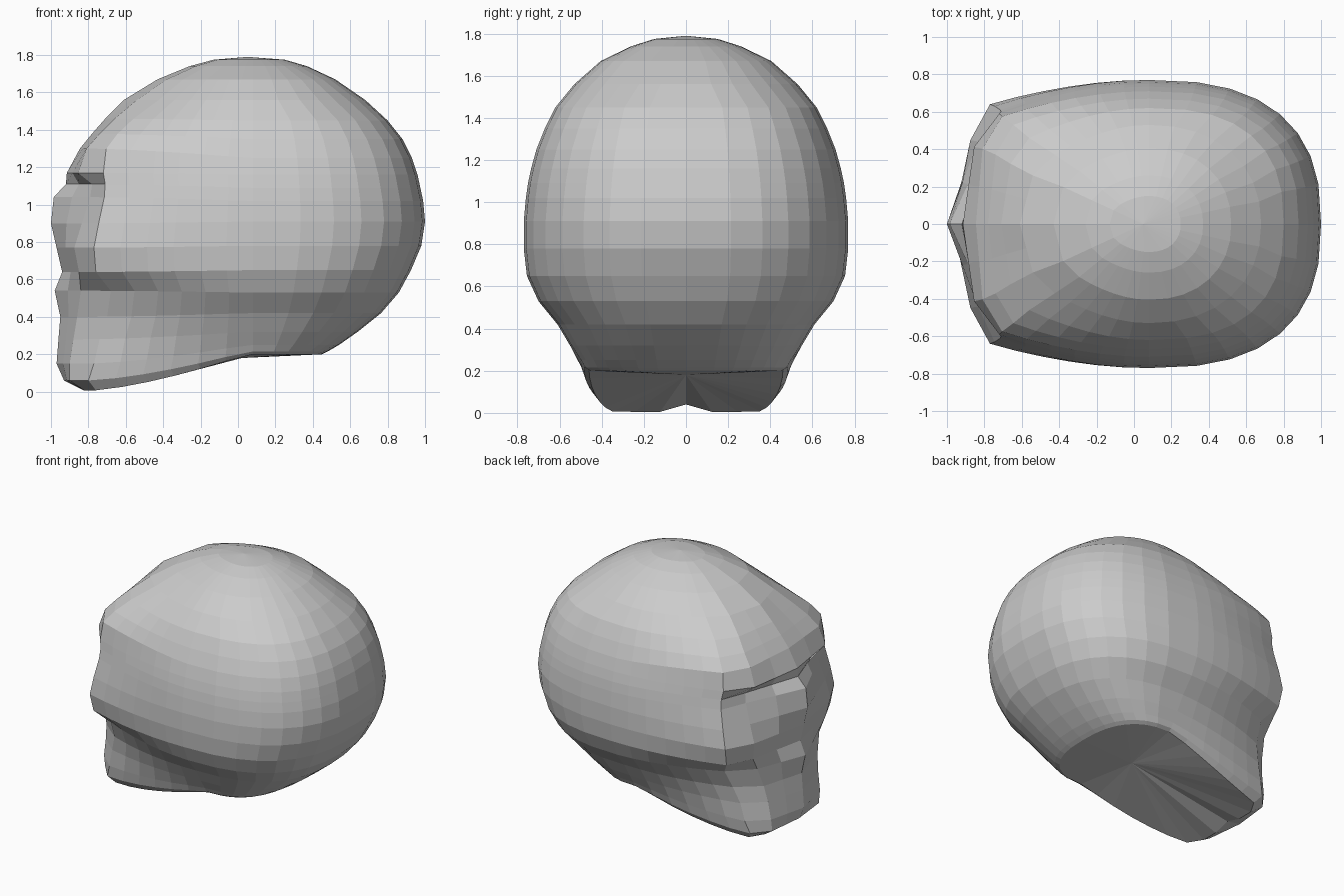
import bpy, bmesh, math

cube = bpy.data.objects.get("Cube")
if cube:
    bpy.data.objects.remove(cube, do_unlink=True)

mat = bpy.data.materials.new("plain_grey")
mat.use_nodes = True
grey = (0.6, 0.6, 0.6, 1)
mat.diffuse_color = grey
mat.node_tree.nodes["Principled BSDF"].inputs["Base Color"].default_value = grey

MID_X = 0.08  # where the head is widest
SIDE, BACK = 6, 8


def half_outline(front, mid, corner, corner_y, width, back, power=2.55):
    """Face centre, cheek, temple corner, side, then round back."""
    mid_y = corner_y * 0.7
    pts = [(front, 0), ((front + mid) / 2, mid_y / 2), (mid, mid_y), (corner, corner_y)]
    for i in range(1, SIDE):
        t = i / SIDE
        rise = math.sin(t * math.pi / 2) ** 0.9
        pts.append((corner + (MID_X - corner) * t, corner_y + (width - corner_y) * rise))
    for i in range(BACK):
        a = i / BACK * math.pi / 2
        pts.append((MID_X + (back - MID_X) * math.sin(a) ** (2 / power),
                    width * math.cos(a) ** (2 / power)))
    return pts + [(back, 0)]


def ring(bm, zf, zb, outline):
    """Closed loop of vertices, tilted from the face height to the back height."""
    loop = outline + [(x, -y) for x, y in reversed(outline[1:-1])]
    verts = []
    for x, y in loop:
        t = min(max((x + 0.8) / 0.85, 0), 1) ** 1.45
        verts.append(bm.verts.new((x, y, zf + (zb - zf) * t)))
    return verts


def fan(bm, loop, centre):
    tip = bm.verts.new(centre)
    for a, b in zip(loop, loop[1:] + loop[:1]):
        bm.faces.new((a, b, tip))


bm = bmesh.new()
rings = []

# Cranium: height, front, back, half width
for z, front, back, width in [(1.775, -0.13, 0.25, 0.15), (1.74, -0.26, 0.37, 0.26),
                              (1.67, -0.43, 0.52, 0.405), (1.56, -0.61, 0.68, 0.53)]:
    r = MID_X - front
    outline = half_outline(front, MID_X - 0.9 * r, MID_X - 0.73 * r,
                           0.7 * width, width, back, 2.2)
    rings.append(ring(bm, z, z, outline))

# Face and jaw: face height, back height, then outline sizes
for zf, zb, *sizes in [
    (1.46, 1.45, -0.71, -0.66, -0.56, 0.46, 0.62, 0.80),
    (1.38, 1.35, -0.78, -0.74, -0.645, 0.53, 0.67, 0.88),
    (1.30, 1.25, -0.845, -0.81, -0.705, 0.575, 0.71, 0.93),  # brow top
    (1.17, 1.16, -0.915, -0.855, -0.72, 0.59, 0.735, 0.96),  # brow edge
    (1.11, 1.09, -0.92, -0.78, -0.71, 0.60, 0.75, 0.975),   # socket
    (1.04, 1.02, -0.985, -0.79, -0.715, 0.61, 0.76, 0.99),
    (0.90, 0.91, -1.0, -0.835, -0.745, 0.63, 0.77, 1.0),    # nose
    (0.77, 0.78, -0.97, -0.875, -0.77, 0.64, 0.77, 0.98),   # cheek
    (0.64, 0.65, -0.94, -0.85, -0.76, 0.61, 0.755, 0.925),
    (0.54, 0.53, -0.98, -0.84, -0.68, 0.52, 0.70, 0.86),    # mouth
    (0.40, 0.42, -0.95, -0.86, -0.70, 0.45, 0.61, 0.765),
    (0.28, 0.32, -0.96, -0.88, -0.74, 0.42, 0.55, 0.64),
    (0.15, 0.25, -0.97, -0.90, -0.77, 0.41, 0.505, 0.54),
    (0.06, 0.215, -0.93, -0.90, -0.80, 0.39, 0.485, 0.48),  # chin
    (0.005, 0.20, -0.82, -0.82, -0.76, 0.35, 0.46, 0.45),
]:
    rings.append(ring(bm, zf, zb, half_outline(*sizes)))
rings[-1][0].co.z = 0.04  # notch under the chin

for up, low in zip(rings, rings[1:]):
    n = len(up)
    for i in range(n):
        j = (i + 1) % n
        bm.faces.new((up[i], low[i], low[j], up[j]))
fan(bm, rings[0], (0.05, 0, 1.79))
fan(bm, rings[-1], (0.02, 0, 0.18))  # underside
bmesh.ops.recalc_face_normals(bm, faces=bm.faces)

mesh = bpy.data.meshes.new("head")
bm.to_mesh(mesh)
bm.free()
mesh.materials.append(mat)
head = bpy.data.objects.new("head", mesh)
bpy.context.collection.objects.link(head)
